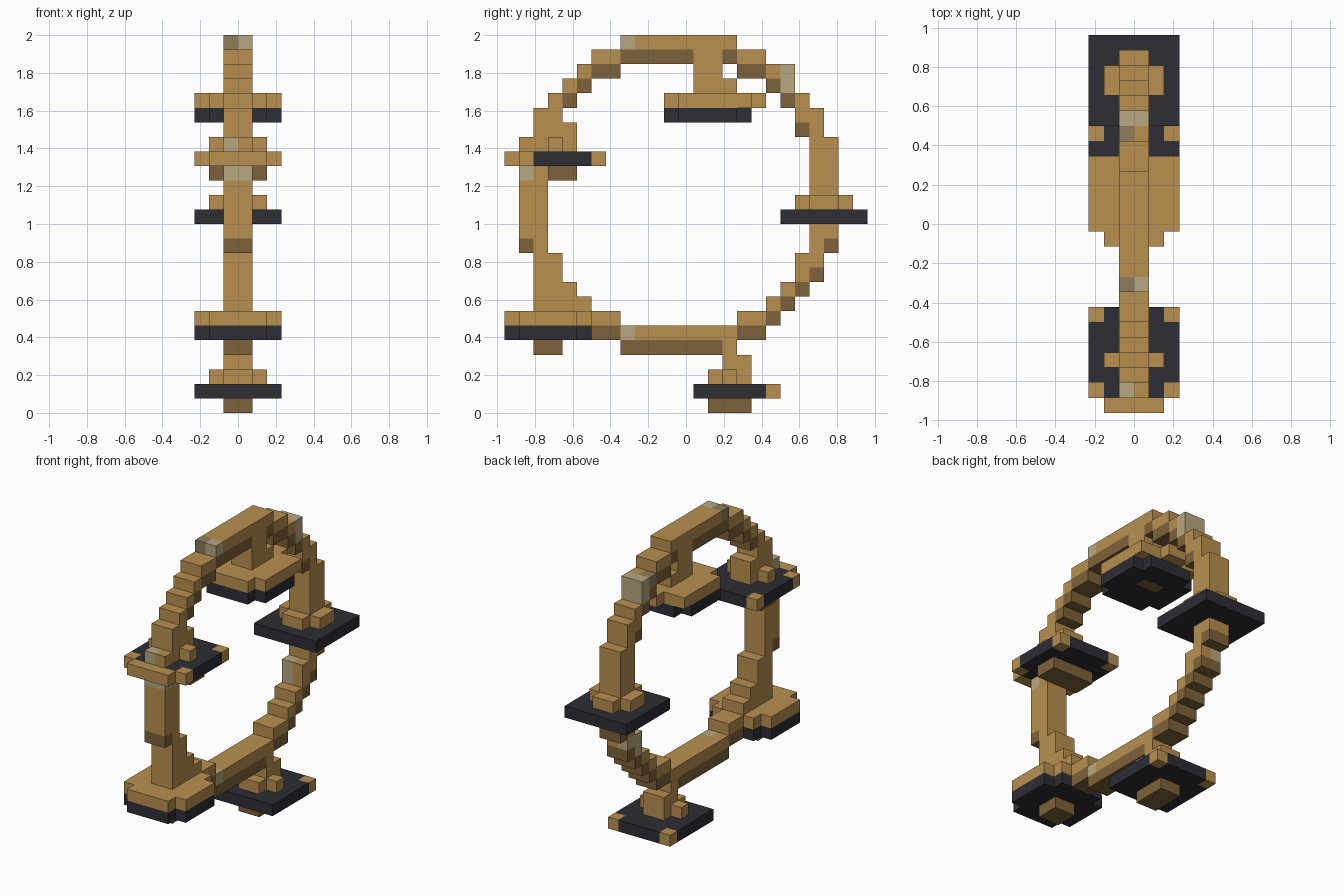
import bpy
import bmesh
from mathutils import Vector

cube = bpy.data.objects.get("Cube")
if cube:
    bpy.data.objects.remove(cube)

COLOURS = {
    "tan wood": (0.48, 0.28, 0.08),
    "dark wood": (0.205, 0.122, 0.041),
    "charcoal": (0.026, 0.026, 0.037),
    "pale wood": (0.485, 0.397, 0.223),
    "olive wood": (0.266, 0.205, 0.107),
}
TAN, DARK, CHARCOAL, PALE, OLIVE = range(len(COLOURS))
materials = []
for name, rgb in COLOURS.items():
    mat = bpy.data.materials.new(name)
    mat.use_nodes = True
    mat.diffuse_color = (*rgb, 1)
    bsdf = mat.node_tree.nodes["Principled BSDF"]
    bsdf.inputs["Base Color"].default_value = (*rgb, 1)
    bsdf.inputs["Roughness"].default_value = 0.9
    materials.append(mat)

UNIT = 2 / 26                       # edge of one block
ORIGIN = Vector((-3, -12.5, 0))     # corner of the block grid
FULL, WIDE, BEAM = (0, 6), (1, 5), (2, 4)
LEFT, RIGHT = (2, 3), (3, 4)
cells = {}                          # block position -> (part, colour)


def fill(part, colour, y, z, x=BEAM):
    """Fill a box of blocks; each range is (start, end), a lone number is one block."""
    y, z, x = [(r, r + 1) if isinstance(r, int) else r for r in (y, z, x)]
    for i in range(*x):
        for j in range(*y):
            for k in range(*z):
                cells[i, j, k] = (part, colour)


def plate(part, colour, y, z):
    """Square plate with its four corner blocks left out."""
    fill(part, colour, y, z, WIDE)
    fill(part, colour, (y[0] + 1, y[1] - 1), z, FULL)


def corners(part, colour, rows, z):
    for y in rows:
        for x in (0, 5):
            fill(part, colour, y, z, x=(x, x + 1))


# Top of the ring, with a dark underside
ring = "ring"
fill(ring, TAN, (8, 16), 25)
fill(ring, TAN, (6, 8), 24)
fill(ring, DARK, (8, 16), 24)
fill(ring, TAN, (16, 18), 24)
fill(ring, DARK, (6, 8), 23)
fill(ring, DARK, (16, 18), 23)

# Upper front steps
for n in range(3):
    fill(ring, TAN, 5 - n, 23 - n)
for n in range(2):
    fill(ring, DARK, 5 - n, 22 - n)
fill(ring, TAN, (2, 4), 20)
fill(ring, TAN, (2, 5), 19)
fill(ring, TAN, (1, 5), 18)

# Front column
fill(ring, TAN, (1, 3), (11, 17))
fill(ring, DARK, 1, 11)
fill(ring, TAN, (2, 4), (7, 11))
fill(ring, TAN, 4, (7, 9))
fill(ring, TAN, 5, 7)

# Bottom beam
fill(ring, TAN, (8, 16), 5)
fill(ring, DARK, (8, 15), 4)
fill(ring, TAN, (16, 18), 6)
fill(ring, DARK, (16, 18), 5)

# Lower back steps
for n in range(4):
    fill(ring, TAN, 18 + n, 7 + n)
    fill(ring, DARK, 18 + n, 6 + n)
fill(ring, TAN, 20, 10)
fill(ring, TAN, 21, 11)
fill(ring, DARK, 22, 11)

# Back column and upper back steps
fill(ring, TAN, (21, 23), (12, 19))
fill(ring, TAN, 21, 19)
fill(ring, DARK, 20, 19)
fill(ring, TAN, (20, 22), 20)
fill(ring, TAN, 20, 21)
fill(ring, DARK, 19, 21)
fill(ring, TAN, 18, 23)
fill(ring, DARK, 18, 22)

# Weathered blocks on the ring
fill(ring, PALE, 19, (22, 24))
fill(ring, OLIVE, 18, 23, LEFT)
fill(ring, PALE, 8, 25, RIGHT)
fill(ring, OLIVE, 8, 25, LEFT)
fill(ring, PALE, 8, 5, RIGHT)
fill(ring, PALE, 1, 16)
fill(ring, PALE, 1, 18, LEFT)
fill(ring, PALE, (20, 22), 10, LEFT)
fill(ring, PALE, 20, 9, LEFT)

# Hanging gondola under the top
part = "top_gondola"
fill(part, TAN, (13, 15), (22, 25))
fill(part, TAN, 15, 22)
fill(part, TAN, 11, 21, WIDE)
fill(part, TAN, (12, 17), 21, FULL)
fill(part, TAN, 17, 21)
plate(part, CHARCOAL, (11, 17), 20)
fill(part, DARK, 14, 20)

# Upper front platform
part = "upper_front_platform"
fill(part, CHARCOAL, (1, 7), 17, FULL)
corners(part, TAN, (1, 6), 17)
fill(part, TAN, 0, 17, WIDE)
fill(part, TAN, 3, 18, WIDE)
fill(part, DARK, (3, 5), 16, WIDE)

# Lower front platform
part = "lower_front_platform"
plate(part, TAN, (0, 6), 6)
fill(part, TAN, (6, 8), 6)
plate(part, CHARCOAL, (0, 6), 5)
fill(part, DARK, (6, 8), 5)
fill(part, DARK, (2, 4), 4)

# Back platform
part = "back_platform"
fill(part, CHARCOAL, (19, 25), 13, FULL)
fill(part, TAN, (20, 24), 14)
fill(part, TAN, (21, 23), 14, WIDE)

# Bottom platform and its post
part = "bottom_platform"
fill(part, TAN, 15, (2, 5))
fill(part, TAN, 16, (2, 4))
fill(part, TAN, 14, 2)
fill(part, TAN, 15, 2, WIDE)
fill(part, CHARCOAL, (13, 19), 1, FULL)
corners(part, TAN, (18,), 1)
fill(part, DARK, (14, 17), 0)


def build(part):
    """Mesh the exposed block faces of one part."""
    bm = bmesh.new()
    for cell, (owner, colour) in cells.items():
        if owner != part:
            continue
        centre = Vector(cell) + Vector((0.5, 0.5, 0.5))
        for axis in range(3):
            for side in (-1, 1):
                normal = Vector((0, 0, 0))
                normal[axis] = side
                if tuple(int(c + n) for c, n in zip(cell, normal)) in cells:
                    continue
                u = Vector((0, 0, 0))
                u[(axis + 1) % 3] = 0.5
                v = normal.cross(u)
                mid = centre + normal * 0.5
                quad = (mid - u - v, mid + u - v, mid + u + v, mid - u + v)
                face = bm.faces.new([bm.verts.new((p + ORIGIN) * UNIT) for p in quad])
                face.material_index = colour
    bmesh.ops.remove_doubles(bm, verts=bm.verts, dist=UNIT / 100)
    mesh = bpy.data.meshes.new(part)
    bm.to_mesh(mesh)
    bm.free()
    for mat in materials:
        mesh.materials.append(mat)
    bpy.context.collection.objects.link(bpy.data.objects.new(part, mesh))


for part in sorted({owner for owner, _ in cells.values()}):
    build(part)
